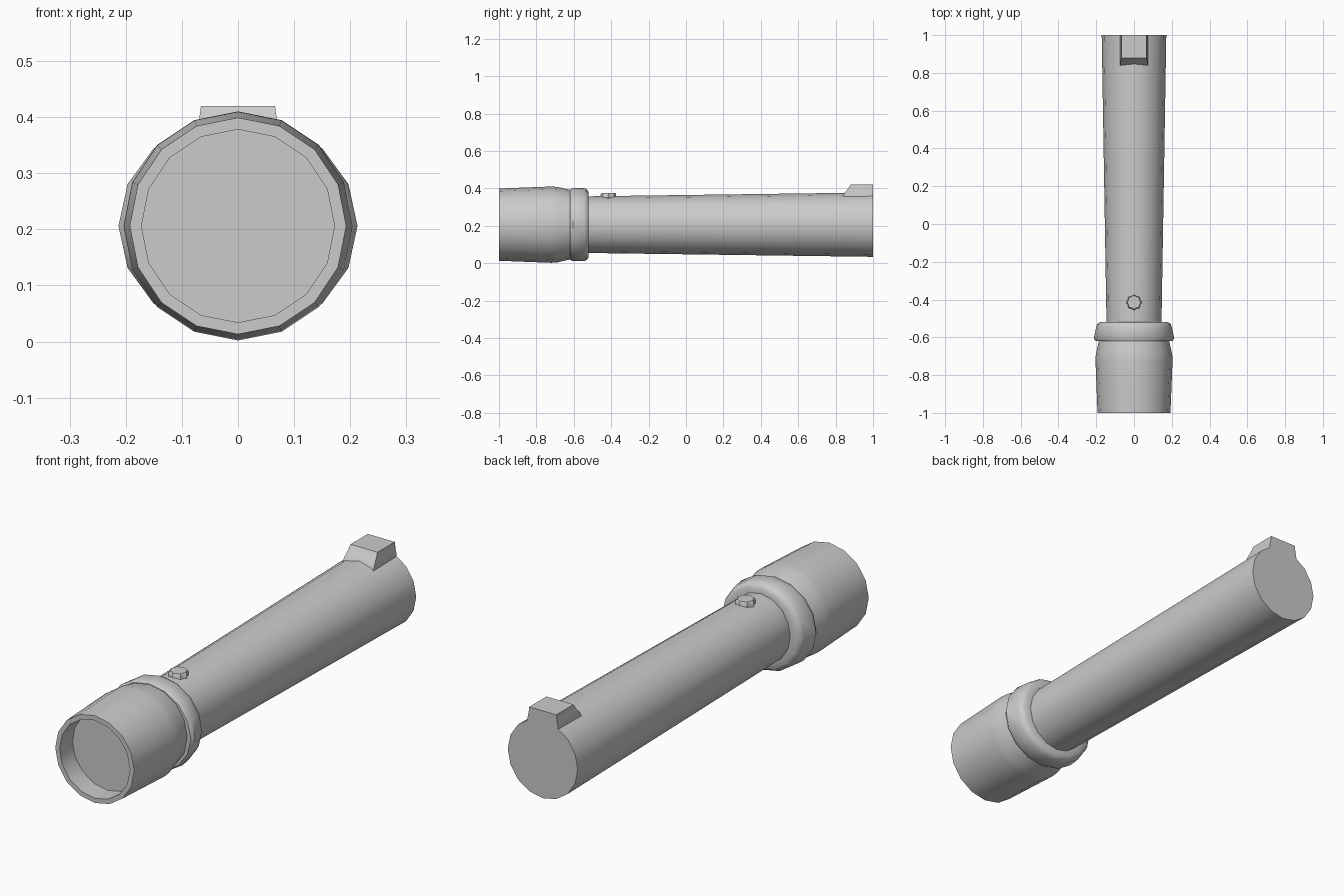
import bpy, bmesh, math

if "Cube" in bpy.data.objects:
    bpy.data.objects.remove(bpy.data.objects["Cube"])

CZ = 0.206   # height of the torch axis
SIDES = 16


def finish(name, bm, angle=40):
    bmesh.ops.recalc_face_normals(bm, faces=bm.faces)
    mesh = bpy.data.meshes.new(name)
    bm.to_mesh(mesh)
    bm.free()
    ob = bpy.data.objects.new(name, mesh)
    bpy.context.collection.objects.link(ob)
    bpy.ops.object.select_all(action='DESELECT')
    ob.select_set(True)
    bpy.context.view_layer.objects.active = ob
    bpy.ops.object.shade_smooth_by_angle(angle=math.radians(angle))
    return ob


def loft(bm, rings, closed):
    """Skin a list of vertex rings; optionally cap both ends."""
    loops = [[bm.verts.new(p) for p in ring] for ring in rings]
    n = len(loops[0])
    for a, b in zip(loops, loops[1:]):
        for i in range(n):
            j = (i + 1) % n
            bm.faces.new((a[i], a[j], b[j], b[i]))
    if closed:
        bm.faces.new(loops[0])
        bm.faces.new(loops[-1])


def lathe(name, profile):
    """Profile of (y, x radius, z radius) turned about the torch axis."""
    bm = bmesh.new()
    rings = []
    for y, rx, rz in profile:
        angles = [2 * math.pi * i / SIDES for i in range(SIDES)]
        rings.append([(rx * math.sin(a), y, CZ + rz * math.cos(a)) for a in angles])
    loft(bm, rings, True)
    return finish(name, bm)


# Lamp head with rim and recessed lens
lathe("lamp_head", [(-0.91, 0.172, 0.172), (-1.0, 0.172, 0.172),
                    (-1.0, 0.193, 0.193), (-0.85, 0.199, 0.199),
                    (-0.72, 0.204, 0.204), (-0.69, 0.202, 0.202),
                    (-0.615, 0.185, 0.185)])

# Collar, slightly wider than tall
lathe("collar", [(-0.62, 0.185, 0.180), (-0.62, 0.203, 0.188),
                 (-0.605, 0.213, 0.195), (-0.545, 0.200, 0.195),
                 (-0.53, 0.195, 0.188), (-0.52, 0.180, 0.175),
                 (-0.52, 0.145, 0.150)])

# Tapered handle
lathe("handle", [(-0.56, 0.145, 0.151), (1.0, 0.171, 0.172)])

# Scalloped switch button
bm = bmesh.new()
rings = []
for z, s in ((0.34, 1.0), (0.370, 1.0), (0.376, 0.88)):
    ring = []
    for i in range(32):
        a = 2 * math.pi * i / 32
        r = s * (0.038 + 0.003 * math.cos(8 * a))
        ring.append((r * math.cos(a), -0.415 + r * math.sin(a), z))
    rings.append(ring)
loft(bm, rings, True)
finish("switch_button", bm)

# Raised tail lug with flared base and sloped front
bm = bmesh.new()
rings = []
for z, w, y in ((0.35, 0.076, 0.835), (0.378, 0.073, 0.848),
                (0.390, 0.070, 0.860), (0.42, 0.066, 0.880)):
    rings.append([(-w, y, z), (w, y, z), (w, 1.0, z), (-w, 1.0, z)])
loft(bm, rings, True)
finish("tail_lug", bm)
